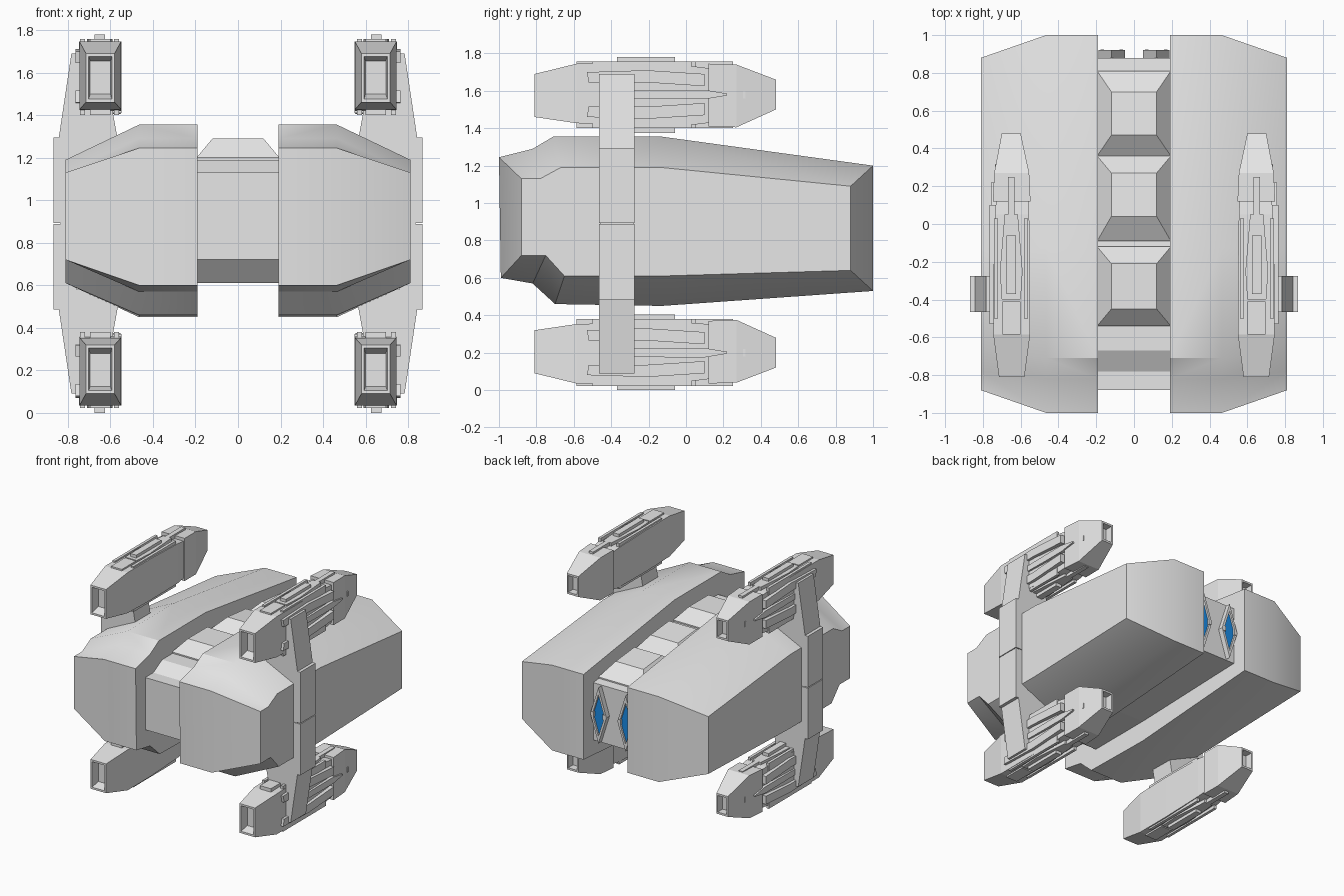
import bpy, bmesh, math

cube = bpy.data.objects.get("Cube")
if cube:
    bpy.data.objects.remove(cube)


def material(name, rgb):
    m = bpy.data.materials.new(name)
    m.use_nodes = True
    m.diffuse_color = (*rgb, 1)
    m.node_tree.nodes["Principled BSDF"].inputs["Base Color"].default_value = (*rgb, 1)
    return m


GREY = material("hull grey", (0.8, 0.8, 0.8))
BLUE = material("engine blue", (0.01, 0.26, 0.8))
MID = 0.89  # height of the horizontal mirror plane


def loft(name, rings, mat=GREY, mirror="", smooth=False):
    """Skin equal-length rings of points, cap both ends, mirror over x and/or z."""
    bm = bmesh.new()
    vs = [[bm.verts.new((x, y, z - MID)) for x, y, z in r] for r in rings]
    n = len(rings[0])
    for a, b in zip(vs, vs[1:]):
        for i in range(n):
            j = (i + 1) % n
            bm.faces.new((a[i], a[j], b[j], b[i]))
    bm.faces.new(vs[0])
    bm.faces.new(vs[-1])
    bmesh.ops.recalc_face_normals(bm, faces=bm.faces)
    me = bpy.data.meshes.new(name)
    bm.to_mesh(me)
    bm.free()
    me.materials.append(mat)
    if smooth:
        me.polygons.foreach_set("use_smooth", [True] * len(me.polygons))
        me.set_sharp_from_angle(angle=math.radians(30))
    ob = bpy.data.objects.new(name, me)
    ob.location.z = MID
    bpy.context.collection.objects.link(ob)
    if mirror:
        mod = ob.modifiers.new("Mirror", "MIRROR")
        mod.use_axis = ("x" in mirror, False, "z" in mirror)
        mod.use_mirror_merge = False
    return ob


def slab_x(name, yz, x0, x1, **kw):
    return loft(name, [[(x, y, z) for y, z in yz] for x in (x0, x1)], **kw)


def slab_y(name, xz, y0, y1, **kw):
    return loft(name, [[(x, y, z) for x, z in xz] for y in (y0, y1)], **kw)


def slab_z(name, xy, z0, z1, **kw):
    return loft(name, [[(x, y, z) for x, y in xy] for z in (z0, z1)], **kw)


def rect(a0, a1, b0, b1):
    return [(a0, b0), (a1, b0), (a1, b1), (a0, b1)]


def tube(name, sections, **kw):
    """Rectangular sections along y: (y, x0, x1, z0, z1)."""
    return loft(name, [[(x, y, z) for x, z in rect(*s)] for y, *s in sections], **kw)


# Side hulls: full profile inboard, reduced profile on the outer flank
big = [(-1.0, 1.245), (-0.82, 1.29), (-0.71, 1.355), (-0.13, 1.355), (1.0, 1.2),
       (1.0, 0.53), (-0.13, 0.45), (-0.70, 0.46), (-0.82, 0.57), (-0.99, 0.60)]
small = [(-0.88, 1.13), (-0.78, 1.13), (-0.67, 1.19), (-0.13, 1.19), (0.88, 1.09),
         (0.88, 0.64), (-0.13, 0.61), (-0.65, 0.61), (-0.75, 0.72), (-0.88, 0.72)]
loft("side_hull", [[(x, y, z) for y, z in p]
                   for x, p in ((0.19, big), (0.465, big), (0.81, small))],
     mirror="x", smooth=True)

# Central spine with three raised hatches
slab_x("spine", small, -0.195, 0.195)
for i, (y0, t0, t1, y1) in enumerate([(-0.54, -0.45, -0.21, -0.12),
                                      (-0.09, 0.04, 0.27, 0.36),
                                      (0.36, 0.47, 0.70, 0.81)]):
    def deck(y):
        return 1.19 - 0.099 * max(0, y + 0.13)
    loft(f"spine_hatch_{i + 1}", [
        [(x, y, deck(y) - 0.02) for x, y in rect(-0.195, 0.195, y0, y1)],
        [(x, y, deck(y) + 0.01) for x, y in rect(-0.195, 0.195, y0, y1)],
        [(x, y, deck(y) + 0.10) for x, y in rect(-0.12, 0.12, t0, t1)]])


# Diamond engines at the back of the spine
def diamond(y, s):
    return [(0.118 + dx * s, y, 0.865 + dz * s)
            for dx, dz in ((0.07, 0), (0, 0.22), (-0.07, 0), (0, -0.22))]


loft("engine_frame", [diamond(0.87, 1), diamond(0.92, 1), diamond(0.92, 0.74),
                      diamond(0.90, 0.72)], mirror="x")
loft("engine_glow", [diamond(0.90, 0.72), diamond(0.907, 0.72)], mat=BLUE, mirror="x")
for dx in (-0.05, 0.05):
    slab_y("engine_clip", rect(0.108 + dx, 0.128 + dx, 0.845, 0.885), 0.87, 0.925, mirror="x")

# Struts: vertical bar on the flank and tapered arms gripping the nacelles
slab_y("strut_bar", rect(0.76, 0.867, 0.893, 1.295), -0.465, -0.275, mirror="xz")
slab_y("strut_core", rect(0.76, 0.835, 0.88, 0.90), -0.46, -0.28, mirror="x")
slab_y("strut_arm", [(0.55, 1.20), (0.59, 1.42), (0.70, 1.45), (0.73, 1.69),
                     (0.783, 1.69), (0.843, 1.29), (0.843, 1.20)],
       -0.465, -0.275, mirror="xz")

# Nacelles: recessed intake, long body, recessed rear head
tube("nacelle_body", [(-0.74, 0.60, 0.695, 1.50, 1.655), (-0.81, 0.593, 0.702, 1.475, 1.675),
                      (-0.81, 0.58, 0.715, 1.46, 1.69), (-0.585, 0.55, 0.745, 1.427, 1.745),
                      (-0.30, 0.55, 0.745, 1.42, 1.745), (0.05, 0.555, 0.735, 1.42, 1.73),
                      (0.13, 0.56, 0.73, 1.43, 1.72)], mirror="xz")
tube("nacelle_head", [(0.12, 0.548, 0.747, 1.41, 1.745), (0.27, 0.555, 0.74, 1.405, 1.74),
                      (0.48, 0.60, 0.70, 1.50, 1.66), (0.48, 0.612, 0.688, 1.515, 1.645),
                      (0.42, 0.612, 0.688, 1.515, 1.645)], mirror="xz")

# Armour plates on the outer flank of each nacelle
upper = [(-0.53, 1.70), (-0.52, 1.645), (-0.21, 1.645), (0.10, 1.625), (0.10, 1.69), (-0.21, 1.71)]
for tag, pts in (("upper", upper), ("lower", [(y, 3.16 - z) for y, z in upper])):
    slab_x(f"flank_plate_{tag}", pts, 0.72, 0.765, mirror="xz")
slab_x("flank_spine", [(-0.46, 1.56), (-0.46, 1.60), (-0.07, 1.605), (0.10, 1.605),
                       (0.22, 1.585), (0.22, 1.575), (0.10, 1.555), (-0.07, 1.555)],
       0.72, 0.757, mirror="xz")
slab_x("flank_slot", rect(0.305, 0.317, 1.56, 1.60), 0.70, 0.737, mirror="xz")

# Plates on the top and underside of each nacelle
wedge = [(0.60, -0.40), (0.70, -0.40), (0.71, -0.25), (0.685, 0.05), (0.615, 0.05), (0.59, -0.25)]
for tag, z0, z1, z2 in (("top", 1.70, 1.757, 1.78), ("bottom", 1.46, 1.40, 1.375)):
    slab_z(f"wedge_plate_{tag}", wedge, z0, z1, mirror="xz")
    slab_z(f"front_plate_{tag}", rect(0.60, 0.695, -0.585, -0.41), z0, z1, mirror="xz")
    slab_z(f"rail_{tag}", rect(0.625, 0.675, -0.37, -0.06), z0, z2, mirror="xz")
    slab_z(f"rail_tail_{tag}", rect(0.632, 0.668, -0.06, 0.25), z0, z1, mirror="xz")
    for x in (0.56, 0.72):
        slab_z(f"edge_strip_{tag}", rect(x, x + 0.022, -0.50, 0.03), z0, z1, mirror="xz")
